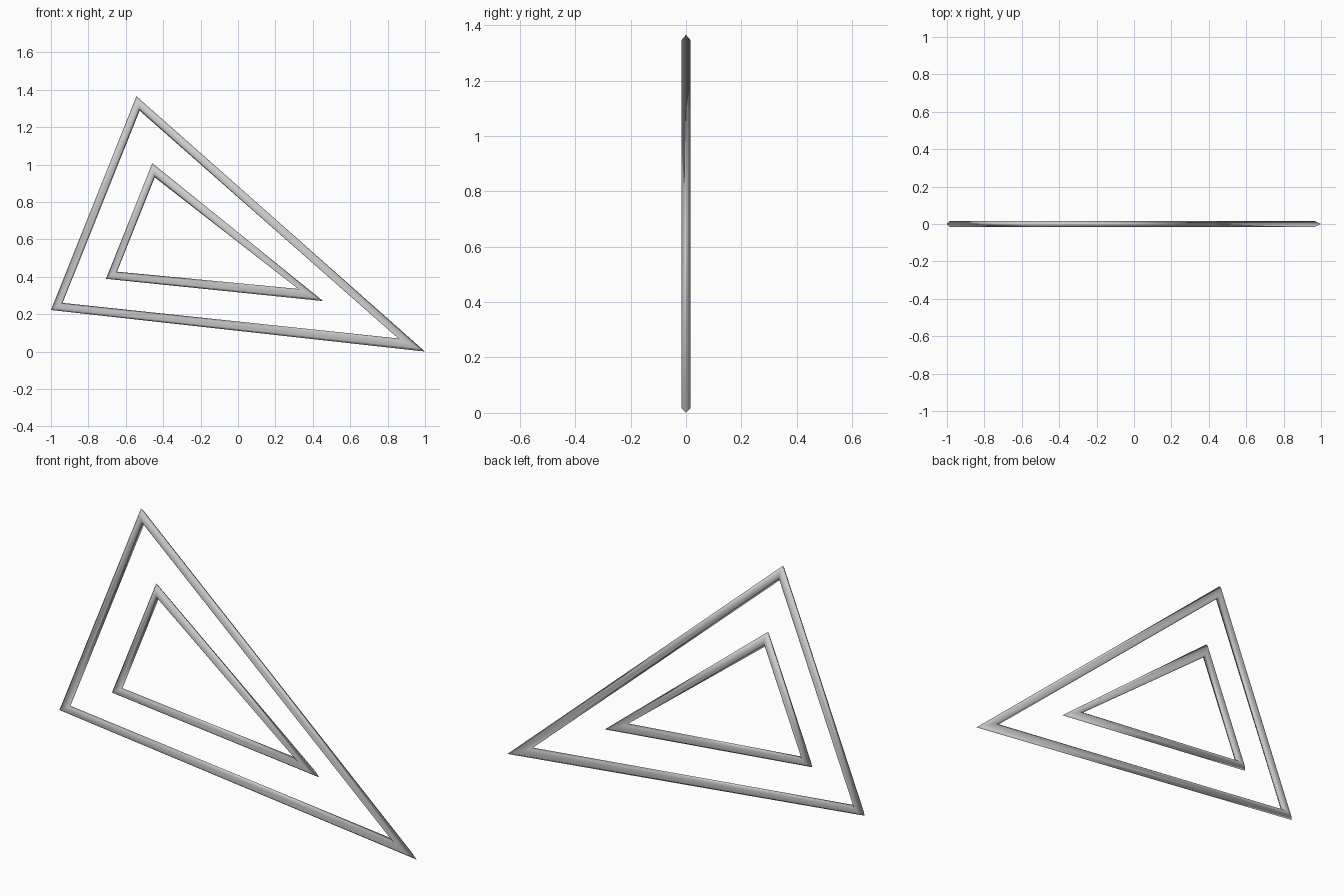
import bpy, bmesh, math
from mathutils import Vector

if "Cube" in bpy.data.objects:
    bpy.data.objects.remove(bpy.data.objects["Cube"])

HALF_DEPTH = 0.0165


def triangle_frame(name, corners):
    """Hexagonal bar swept round a triangle; corners are (outer, inner) x-z pairs."""
    bm = bmesh.new()
    rings = []
    for outer, inner in corners:
        o, i = Vector((outer[0], 0, outer[1])), Vector((inner[0], 0, inner[1]))
        mid, half = (o + i) / 2, (o - i) / 2
        ring = []
        for k in range(6):
            a = k * math.pi / 3
            y = HALF_DEPTH * math.sin(a) / math.sin(math.pi / 3)
            ring.append(bm.verts.new(mid + half * math.cos(a) + Vector((0, y, 0))))
        rings.append(ring)
    # bars between mitred corners
    for c in range(3):
        r, s = rings[c], rings[(c + 1) % 3]
        for k in range(6):
            n = (k + 1) % 6
            bm.faces.new((r[k], r[n], s[n], s[k])).smooth = True
    bmesh.ops.recalc_face_normals(bm, faces=bm.faces)
    mesh = bpy.data.meshes.new(name)
    bm.to_mesh(mesh)
    bm.free()
    obj = bpy.data.objects.new(name, mesh)
    bpy.context.collection.objects.link(obj)
    return obj


# large outer frame
triangle_frame("outer_triangle", [
    ((-0.543, 1.365), (-0.526, 1.288)),
    ((-1.0, 0.222), (-0.938, 0.26)),
    ((1.0, 0.0), (0.857, 0.07)),
])

# small frame inside it
triangle_frame("inner_triangle", [
    ((-0.458, 1.007), (-0.445, 0.931)),
    ((-0.706, 0.389), (-0.647, 0.427)),
    ((0.455, 0.27), (0.322, 0.335)),
])
